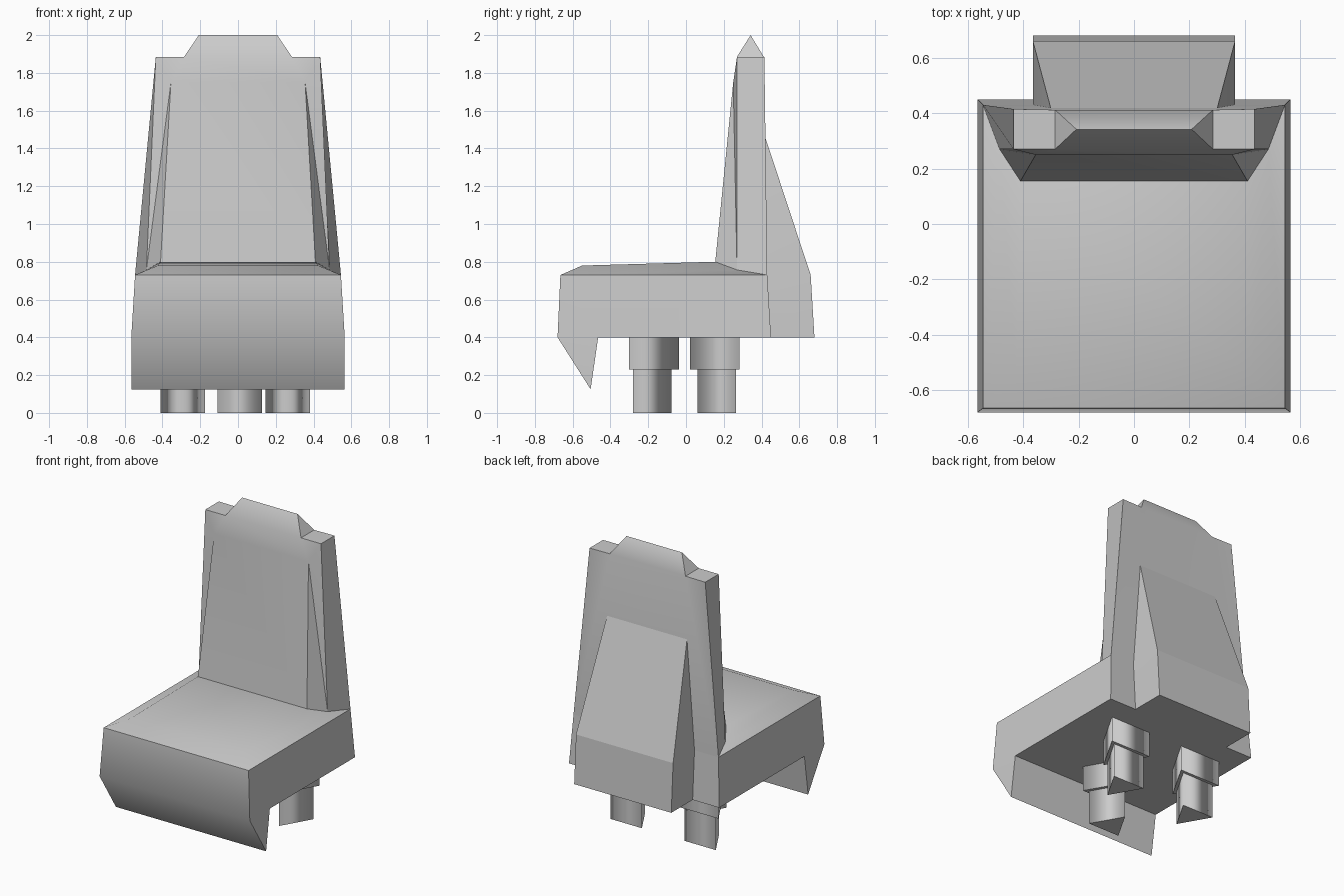
import bpy, bmesh, math

cube = bpy.data.objects.get("Cube")
if cube:
    bpy.data.objects.remove(cube)

GREY = (0.6, 0.6, 0.6, 1)
grey = bpy.data.materials.new("plain_grey")
grey.use_nodes = True
grey.diffuse_color = GREY
grey.node_tree.nodes["Principled BSDF"].inputs["Base Color"].default_value = GREY


def smooth(obj, degrees):
    bpy.ops.object.select_all(action='DESELECT')
    obj.select_set(True)
    bpy.context.view_layer.objects.active = obj
    bpy.ops.object.shade_smooth_by_angle(angle=math.radians(degrees))


def symmetric(name, points, sides, spans, degrees):
    """sides: faces copied to both halves; spans: edges bridged across the middle."""
    bm = bmesh.new()
    left = {k: bm.verts.new(p) for k, p in points.items()}
    right = {k: bm.verts.new((-x, y, z)) for k, (x, y, z) in points.items()}
    for face in sides.split():
        bm.faces.new([left[k] for k in face])
        bm.faces.new([right[k] for k in reversed(face)])
    for a, b in spans.split():
        bm.faces.new((left[a], left[b], right[b], right[a]))
    bmesh.ops.recalc_face_normals(bm, faces=bm.faces)
    mesh = bpy.data.meshes.new(name)
    bm.to_mesh(mesh)
    bm.free()
    mesh.materials.append(grey)
    obj = bpy.data.objects.new(name, mesh)
    bpy.context.collection.objects.link(obj)
    smooth(obj, degrees)


# Seat: tapered box with a hanging front lip and a raised cushion
symmetric("seat", {
    "A": (.565, -.465, .4), "B": (.565, -.505, .125), "C": (.565, -.68, .4),
    "D": (.545, -.665, .73), "E": (.545, .43, .73), "F": (.565, .45, .4),
    "G": (.425, -.55, .78), "I": (.41, .155, .8), "J": (.485, .27, .757)},
    "CAFED ABC DEJ DJG GJI", "AF AB BC CD DG GI IJ JE EF", 40)

# Backrest: bulging front panel, side columns and a wedge headrest
symmetric("backrest", {
    "I": (.41, .155, .8), "J": (.485, .27, .757), "E": (.545, .43, .73),
    "K": (.355, .25, 1.75), "L": (.435, .27, 1.885), "M": (.435, .415, 1.885),
    "N": (.285, .27, 1.885), "O": (.285, .412, 1.885), "Q": (.208, .342, 2)},
    "IJK JLK LNK LMON JEML NOQ EMO", "IK KN NQ QO OE EJ JI", 35)

# Rear support: tapered block behind the backrest
symmetric("rear_support", {
    "S": (.3, .416, 1.47), "T": (.365, .425, .73), "U": (.365, .66, .73),
    "V": (.365, .68, .4), "W": (.365, .44, .4)},
    "STU TWVU", "SU UV VW WT TS", 12)


# Legs: three-sided posts in wider three-sided sleeves
def post(name, x, y, turn, radius, low, high):
    bpy.ops.mesh.primitive_cylinder_add(
        vertices=3, radius=radius, depth=high - low,
        location=(x, y, (low + high) / 2), rotation=(0, 0, turn))
    obj = bpy.context.object
    obj.name = name
    obj.data.materials.append(grey)
    # Round shading on the walls, crisp edges at the flat ends
    for face in obj.data.polygons:
        face.use_smooth = abs(face.normal.z) < .5
    verts = obj.data.vertices
    for edge in obj.data.edges:
        a, b = edge.vertices
        edge.use_edge_sharp = abs(verts[a].co.z - verts[b].co.z) < .01


for place, x, y, turn in (("front", .008, -.213, 0),
                          ("rear_right", -.292, .197, math.pi),
                          ("rear_left", .264, .197, math.pi)):
    post(place + "_leg", x, y, turn, .136, 0, .23)
    post(place + "_leg_sleeve", x, y, turn, .175, .23, .41)
